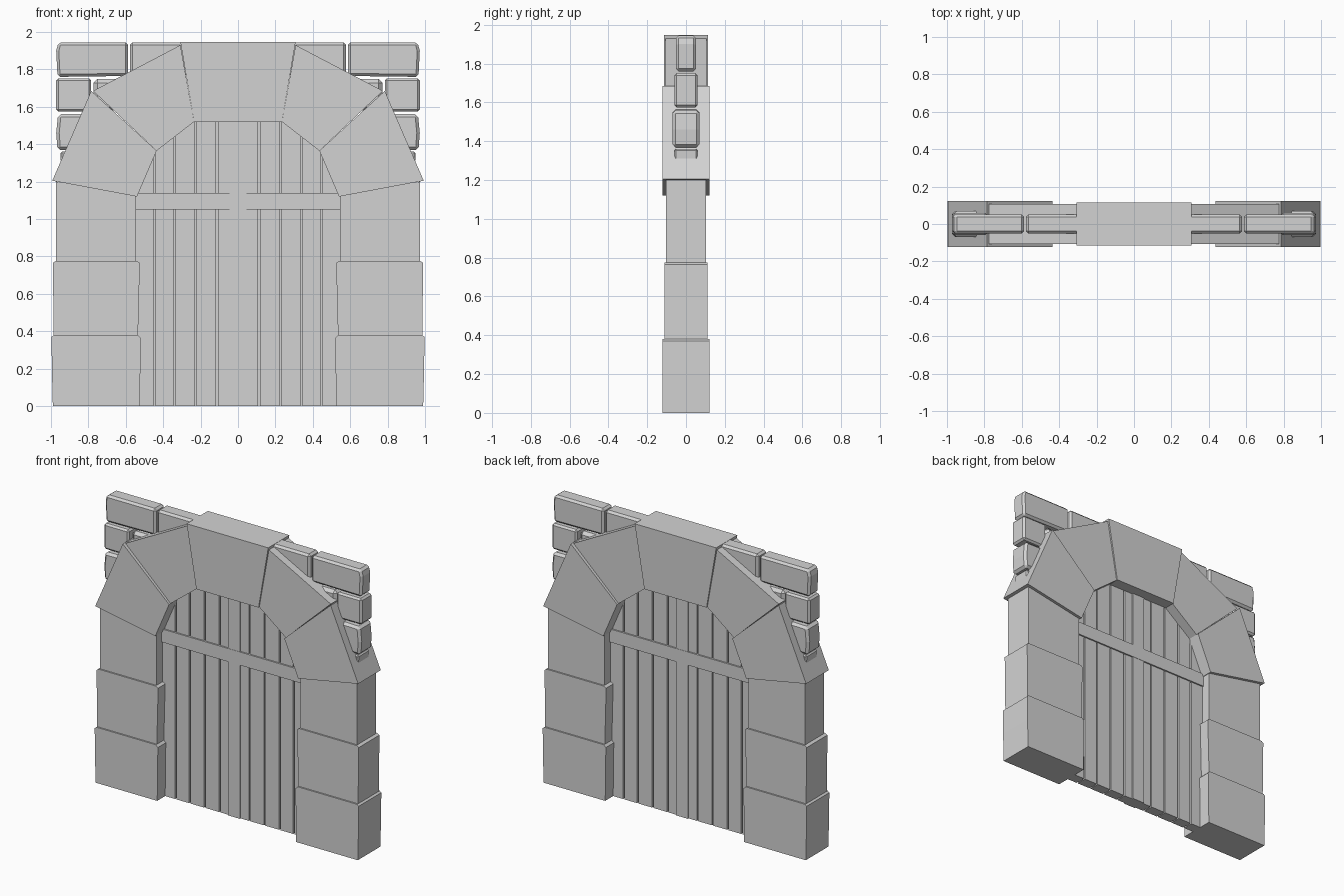
import bpy, bmesh

stone = bpy.data.materials.new("grey_stone")
stone.diffuse_color = (0.65, 0.65, 0.65, 1)


def prism(name, pts, y, bevel=0.0):
    """Extrude an x-z outline symmetrically to +-y."""
    bm = bmesh.new()
    front = [bm.verts.new((x, -y, z)) for x, z in pts]
    back = [bm.verts.new((x, y, z)) for x, z in pts]
    bm.faces.new(front)
    bm.faces.new(back[::-1])
    n = len(pts)
    for i in range(n):
        j = (i + 1) % n
        bm.faces.new((front[j], front[i], back[i], back[j]))
    bmesh.ops.recalc_face_normals(bm, faces=bm.faces)
    me = bpy.data.meshes.new(name)
    bm.to_mesh(me)
    bm.free()
    me.materials.append(stone)
    ob = bpy.data.objects.new(name, me)
    bpy.context.collection.objects.link(ob)
    if bevel:
        mod = ob.modifiers.new("chipped_edges", 'BEVEL')
        mod.width, mod.segments = bevel, 1
    return ob


def pair(name, pts, y, bevel=0.0):
    """The same part on both sides."""
    for side, s in (("right", 1), ("left", -1)):
        prism(f"{name}_{side}", [(s * x, z) for x, z in pts], y, bevel)


def box(x0, x1, z0, z1):
    return [(x0, z0), (x1, z0), (x1, z1), (x0, z1)]


# Pillars: three stacked stones, each a little slimmer
pair("pillar_base", [(0.525, 0), (0.99, 0), (0.995, 0.2), (0.997, 0.37),
                     (0.985, 0.38), (0.535, 0.38), (0.52, 0.365)], 0.122)
pair("pillar_middle", [(0.535, 0.37), (0.985, 0.37), (0.99, 0.765),
                       (0.975, 0.775), (0.54, 0.775), (0.525, 0.765)], 0.112)
pair("pillar_top", [(0.545, 0.77), (0.972, 0.77), (0.972, 1.2), (0.545, 1.13)], 0.102)

# Arch: keystone and two wedge stones per side
pair("arch_lower_stone", [(0.54, 1.12), (0.993, 1.205), (0.785, 1.685), (0.435, 1.365)], 0.122)
pair("arch_upper_stone", [(0.435, 1.365), (0.775, 1.685), (0.308, 1.93), (0.235, 1.52)], 0.106)
prism("arch_keystone", [(-0.235, 1.52), (0.235, 1.52), (0.308, 1.947), (-0.308, 1.947)], 0.114)

# Wall bricks above and beside the arch
prism("brick_top_middle", box(-0.577, 0.577, 1.765, 1.945), 0.052, 0.014)
pair("brick_top", [(0.588, 1.765), (0.965, 1.76), (0.972, 1.9), (0.96, 1.945), (0.588, 1.945)],
     0.052, 0.014)
pair("brick_second", box(0.785, 0.973, 1.575, 1.752), 0.06, 0.012)
pair("brick_second_inner", box(0.6, 0.772, 1.58, 1.748), 0.05, 0.02)
pair("brick_third", [(0.7, 1.375), (0.965, 1.368), (0.972, 1.46), (0.962, 1.56), (0.7, 1.565)],
     0.069, 0.016)
pair("brick_fourth", [(0.75, 1.26), (0.945, 1.26), (0.95, 1.36), (0.75, 1.36)], 0.06, 0.008)

# Door: thin backing, planks with gaps, middle post and cross rail
prism("door_core", [(-0.54, 0.004), (0.54, 0.004), (0.54, 1.15), (0.45, 1.4), (0.25, 1.54),
                    (-0.25, 1.54), (-0.45, 1.4), (-0.54, 1.15)], 0.015)
planks = [(0.04, 0.107, 1.54, 1.54), (0.117, 0.221, 1.54, 1.54), (0.231, 0.335, 1.55, 1.48),
          (0.345, 0.441, 1.47, 1.40), (0.451, 0.55, 1.37, 1.18)]
for i, (x0, x1, z0, z1) in enumerate(planks):
    pair(f"door_plank_{i + 1}", [(x0, 0), (x1, 0), (x1, z1), (x0, z0)], 0.036)
prism("door_middle_post", box(-0.045, 0.045, 0, 1.54), 0.044)
prism("door_cross_rail", box(-0.56, 0.56, 1.05, 1.14), 0.046)
